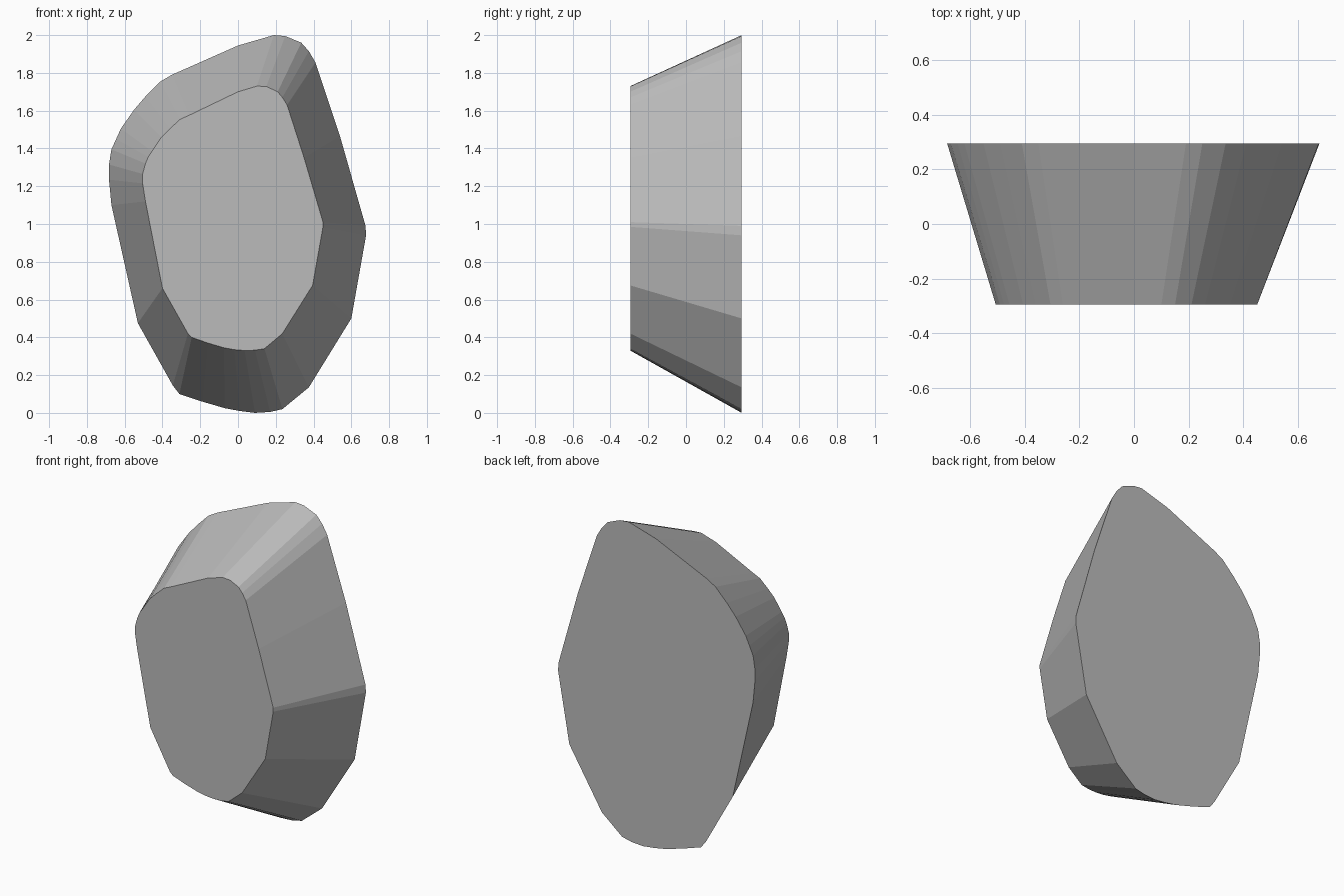
import bpy
import bmesh

# Paired outline points, clockwise: back rim (x, z), front rim (x, z)
OUTLINE = [
    (.19, 2.0, .10, 1.73), (.25, 1.995, .15, 1.728), (.335, 1.96, .21, 1.70),
    (.375, 1.915, .235, 1.67), (.41, 1.855, .26, 1.63), (.54, 1.465, .35, 1.35),
    (.675, .99, .45, 1.01), (.678, .94, .45, .985), (.60, .50, .395, .675),
    (.375, .135, .235, .42), (.235, .02, .14, .34), (.17, .005, .09, .332),
    (.09, 0, .035, .33), (.01, .01, -.02, .335), (-.07, .025, -.075, .345),
    (-.19, .06, -.16, .37), (-.31, .10, -.245, .40), (-.345, .145, -.265, .42),
    (-.53, .475, -.40, .66), (-.67, 1.10, -.49, 1.12), (-.683, 1.235, -.505, 1.215),
    (-.683, 1.315, -.505, 1.265), (-.67, 1.395, -.49, 1.32), (-.645, 1.45, -.475, 1.355),
    (-.62, 1.505, -.455, 1.385), (-.55, 1.605, -.405, 1.46), (-.49, 1.675, -.36, 1.505),
    (-.41, 1.755, -.305, 1.555), (-.35, 1.79, -.26, 1.575), (0, 1.945, 0, 1.70),
]
HALF_DEPTH = 0.295

# Tapered stone: two flat caps joined by sloping flat facets
bm = bmesh.new()
back = [bm.verts.new((x, HALF_DEPTH, z)) for x, z, _, _ in OUTLINE]
front = [bm.verts.new((x, -HALF_DEPTH, z)) for _, _, x, z in OUTLINE]
bm.faces.new(back)
bm.faces.new(front)
for i in range(len(back)):
    j = (i + 1) % len(back)
    bm.faces.new((back[i], back[j], front[j], front[i]))
bmesh.ops.recalc_face_normals(bm, faces=bm.faces)

mesh = bpy.data.meshes.new("stone")
bm.to_mesh(mesh)
bm.free()

# Plain grey stone colour
grey = bpy.data.materials.new("stone_grey")
grey.diffuse_color = (0.5, 0.5, 0.5, 1)
mesh.materials.append(grey)

stone = bpy.data.objects.new("stone", mesh)
bpy.context.collection.objects.link(stone)
